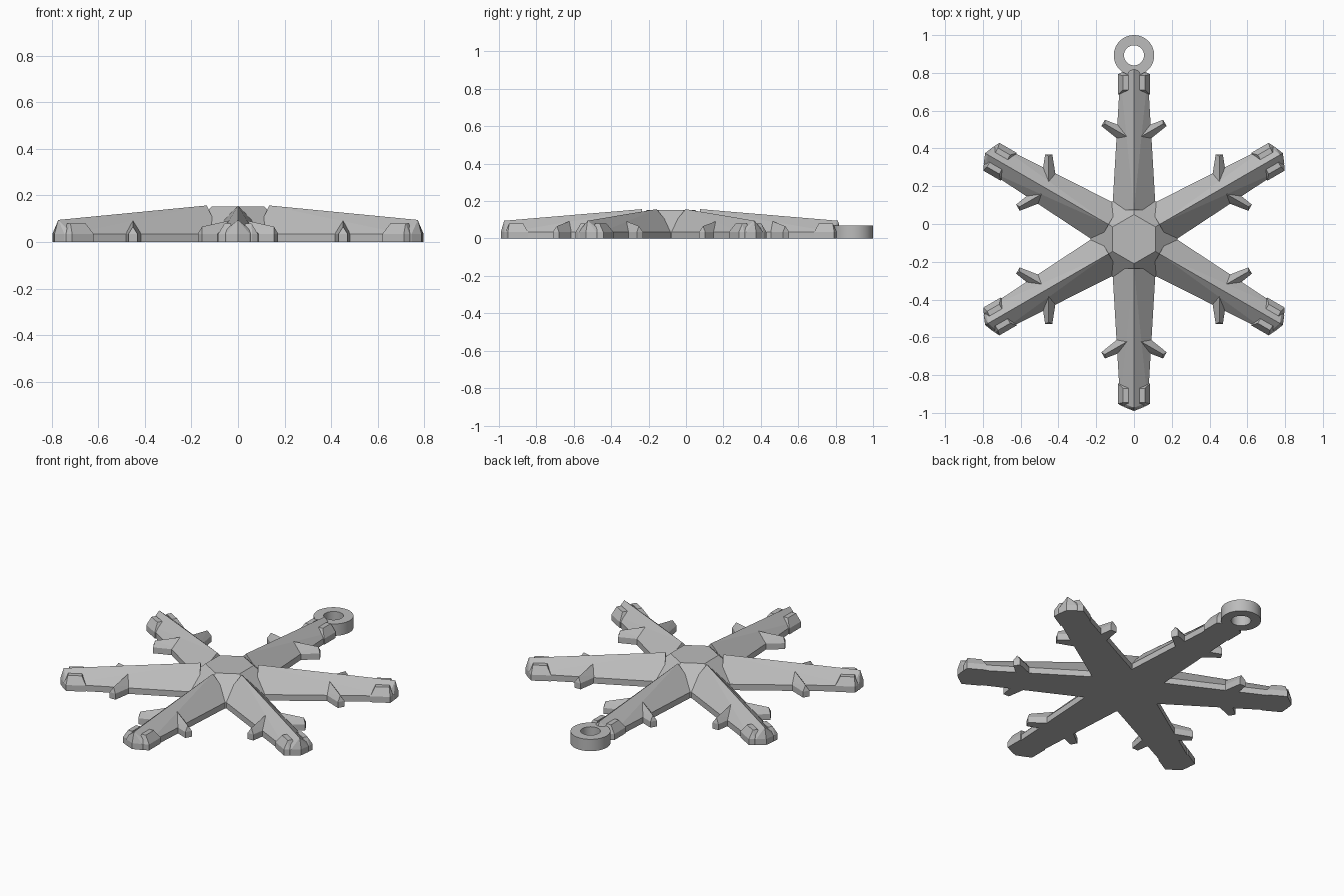
import bpy, bmesh, math
from mathutils import Matrix, Vector

cube = bpy.data.objects.get("Cube")
if cube:
    bpy.data.objects.remove(cube, do_unlink=True)

CENTRE = Vector((0, -0.08, 0))
WALL = 0.035  # height of the upright rim

grey = bpy.data.materials.new("plain grey")
grey.use_nodes = True
colour = (0.5, 0.5, 0.5, 1)
grey.diffuse_color = colour
grey.node_tree.nodes["Principled BSDF"].inputs["Base Color"].default_value = colour


def finish(name, bm, matrix):
    bmesh.ops.recalc_face_normals(bm, faces=bm.faces)
    mesh = bpy.data.meshes.new(name)
    bm.to_mesh(mesh)
    bm.free()
    mesh.materials.append(grey)
    obj = bpy.data.objects.new(name, mesh)
    bpy.context.collection.objects.link(obj)
    obj.matrix_world = matrix
    return obj


def solid(name, outline, top, matrix):
    """Convex body: upright rim from an outline, closed by raised top points."""
    bm = bmesh.new()
    for x, y in outline:
        bm.verts.new((x, y, 0))
        bm.verts.new((x, y, WALL))
    for p in top:
        bm.verts.new(p)
    bmesh.ops.convex_hull(bm, input=bm.verts)
    bmesh.ops.dissolve_limit(bm, angle_limit=0.01, verts=bm.verts, edges=bm.edges)
    return finish(name, bm, matrix)


def hexagon(r):
    return [(r * math.cos(math.radians(30 + 60 * i)),
             r * math.sin(math.radians(30 + 60 * i))) for i in range(6)]


def mirrored(points):
    return points + [(x, -y) for x, y in points]


# Central hub: six sided frustum with corners on the arm axes
base = Matrix.Translation(CENTRE)
solid("hub", hexagon(0.266), [(x, y, 0.152) for x, y in hexagon(0.13)], base)

# Six ridged arms, each with two side spikes and two end blocks
arm_outline = mirrored([(0.155, 0.115), (0.865, 0.073), (0.89, 0.05)]) + [(0.91, 0)]
arm_ridge = [(0.155, 0, 0.157), (0.892, 0, 0.095)]
spike_outline = mirrored([(-0.03, 0.043), (0.125, 0.019)])
spike_ridge = [(-0.03, 0, 0.094), (0.115, 0, 0.066)]

for i in range(6):
    arm = base @ Matrix.Rotation(math.radians(30 + 60 * i), 4, "Z")
    solid(f"arm_{i + 1}", arm_outline, arm_ridge, arm)
    for side, s in (("left", 1), ("right", -1)):
        spike = arm @ Matrix.Translation((0.553, s * 0.055, 0)) \
            @ Matrix.Rotation(s * math.radians(60), 4, "Z")
        solid(f"spike_{side}_{i + 1}", spike_outline, spike_ridge, spike)
        block = [(0.765, s * 0.03), (0.765, s * 0.085),
                 (0.872, s * 0.085), (0.885, s * 0.06), (0.885, s * 0.03)]
        top = [(x, s * y, 0.08) for x in (0.79, 0.865) for y in (0.03, 0.058)]
        solid(f"end_block_{side}_{i + 1}", block, top, arm)

# Hanging ring beyond the rear arm
bm = bmesh.new()
steps = 48
rings = []
for k in range(steps):
    a = math.tau * k / steps
    rings.append([bm.verts.new((r * math.cos(a), r * math.sin(a), z))
                  for r, z in ((0.107, 0), (0.107, 0.07), (0.053, 0.07), (0.053, 0))])
for k in range(steps):
    a, b = rings[k], rings[(k + 1) % steps]
    for j in range(4):
        bm.faces.new((a[j], b[j], b[(j + 1) % 4], a[(j + 1) % 4]))
ring = finish("hanging_ring", bm, Matrix.Translation((0, 0.893, 0)))
bpy.context.view_layer.objects.active = ring
ring.select_set(True)
bpy.ops.object.shade_smooth_by_angle()
